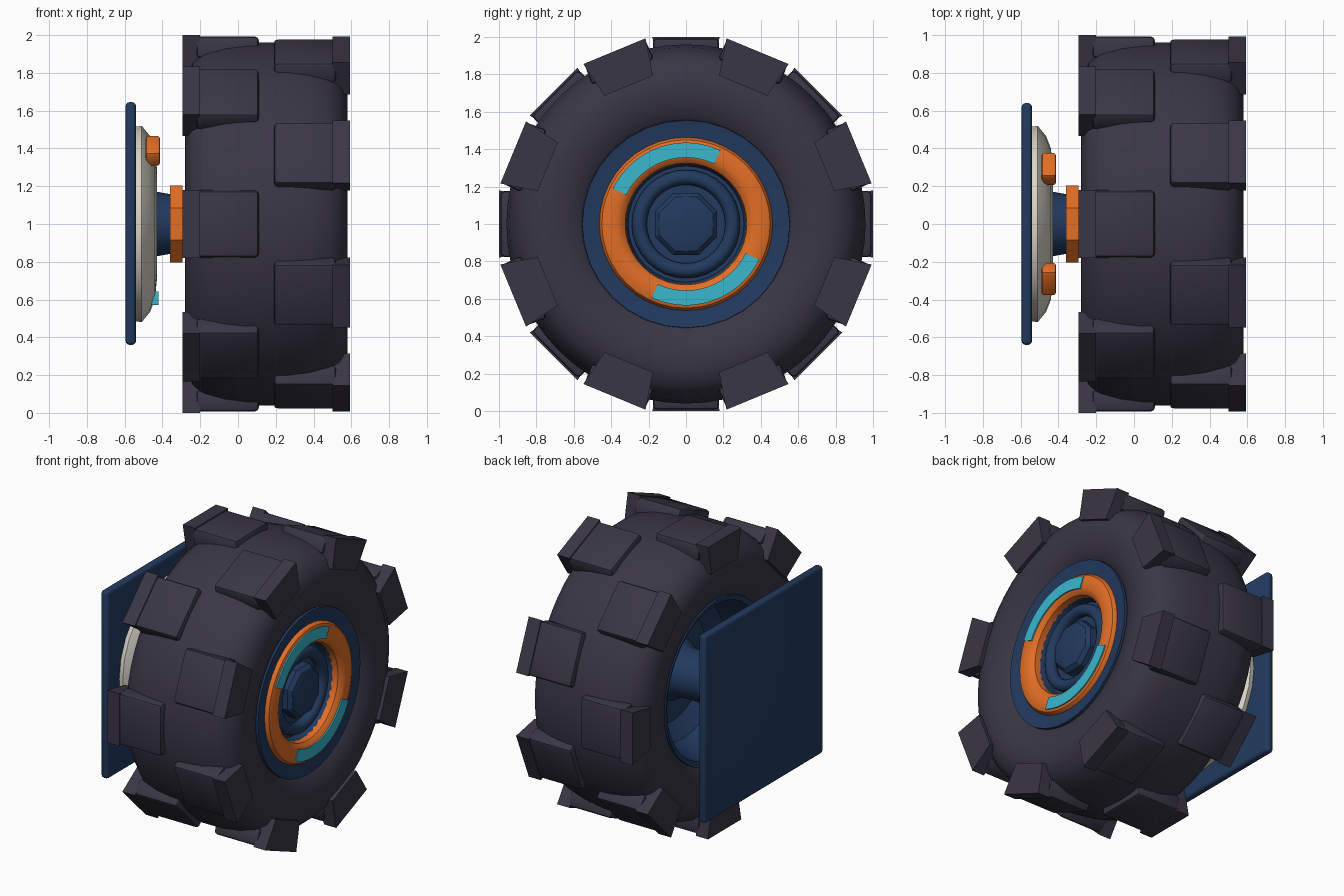
import bpy, bmesh, math
from mathutils import Matrix, Vector

if "Cube" in bpy.data.objects:
    bpy.data.objects.remove(bpy.data.objects["Cube"])

CZ = 1.0  # wheel axis height (axis runs along x)


def material(name, rgb):
    lin = [((c / 255 + 0.055) / 1.055) ** 2.4 if c > 10 else c / 255 / 12.92 for c in rgb]
    m = bpy.data.materials.new(name)
    m.diffuse_color = (*lin, 1)
    m.use_nodes = True
    m.node_tree.nodes["Principled BSDF"].inputs["Base Color"].default_value = m.diffuse_color
    return m


RUBBER = material("dark_rubber", (58, 54, 70))
NAVY = material("navy_metal", (34, 58, 95))
ORANGE = material("orange_paint", (226, 110, 38))
CYAN = material("cyan_light", (58, 184, 206))
WHITE = material("warm_white", (214, 211, 200))


def finish(name, bm, mat, angle=35):
    bmesh.ops.recalc_face_normals(bm, faces=bm.faces)
    me = bpy.data.meshes.new(name)
    bm.to_mesh(me)
    bm.free()
    me.materials.append(mat)
    ob = bpy.data.objects.new(name, me)
    bpy.context.collection.objects.link(ob)
    bpy.ops.object.select_all(action='DESELECT')
    ob.select_set(True)
    bpy.context.view_layer.objects.active = ob
    bpy.ops.object.shade_smooth_by_angle(angle=math.radians(angle))
    return ob


def lathe(name, profile, mat, segs=32, closed=False, phase=0.0, angle=35):
    """Revolve (x, radius) points around the wheel axis."""
    bm = bmesh.new()
    rings = []
    for x, r in profile:
        if r == 0:
            rings.append([bm.verts.new((x, 0, CZ))] * segs)
        else:
            a = [2 * math.pi * (i + phase) / segs for i in range(segs)]
            rings.append([bm.verts.new((x, r * math.cos(t), CZ + r * math.sin(t))) for t in a])
    pairs = list(zip(rings, rings[1:])) + ([(rings[-1], rings[0])] if closed else [])
    for p, q in pairs:
        for i in range(segs):
            j = (i + 1) % segs
            bm.faces.new(dict.fromkeys((p[i], p[j], q[j], q[i])))
    return finish(name, bm, mat, angle)


def add_block(bm, x0, x1, r0, r1, w0, w1, theta, bevel=0.0):
    """Tapered block at angle theta: half width w0 at radius r0, w1 at r1."""
    part = bmesh.new()
    bmesh.ops.create_cube(part, size=1)
    for v in part.verts:
        out = v.co.z > 0
        w = w1 if out else w0
        v.co = Vector((x1 if v.co.x > 0 else x0, w if v.co.y > 0 else -w, r1 if out else r0))
    if bevel:
        bmesh.ops.bevel(part, geom=part.edges[:], offset=bevel, segments=2,
                        profile=0.5, affect='EDGES')
    part.transform(Matrix.Translation((0, 0, CZ)) @ Matrix.Rotation(theta, 4, 'X'))
    tmp = bpy.data.meshes.new("tmp")
    part.to_mesh(tmp)
    part.free()
    bm.from_mesh(tmp)
    bpy.data.meshes.remove(tmp)


def box(name, lo, hi, mat, bevel):
    bm = bmesh.new()
    bmesh.ops.create_cube(bm, size=1)
    for v in bm.verts:
        v.co = Vector([hi[i] if v.co[i] > 0 else lo[i] for i in range(3)])
    bmesh.ops.bevel(bm, geom=bm.edges[:], offset=bevel, segments=3, profile=0.5, affect='EDGES')
    return finish(name, bm, mat)


# Tyre body, symmetric about x = 0.15
half = [(0.35, 0.53), (0.385, 0.57), (0.415, 0.64), (0.43, 0.73), (0.42, 0.80),
        (0.39, 0.865), (0.33, 0.915), (0.22, 0.945), (0.10, 0.96)]
tyre = [(0.15 + d, r) for d, r in half] + [(0.15 - d, r) for d, r in reversed(half)]
lathe("tyre", tyre, RUBBER, 56, closed=True, angle=60)

# Tread lugs: two staggered rows, each a rounded pad plus a shoulder block
for name, side, offset in (("outer_tread", 1, 0.5), ("inner_tread", -1, 0)):
    bm = bmesh.new()
    for i in range(8):
        t = (i + offset) * math.pi / 4
        pad = sorted((0.15 + side * 0.04, 0.15 + side * 0.37))
        shoulder = sorted((0.15 + side * 0.35, 0.15 + side * 0.443))
        add_block(bm, *pad, 0.88, 0.992, 0.18, 0.175, t, 0.02)
        add_block(bm, *shoulder, 0.80, 1.0, 0.14, 0.18, t)
    finish(name, bm, RUBBER)

# Rim: dished outer face, barrel and inner wall
lathe("rim", [(0.44, 0), (0.44, 0.31), (0.52, 0.33), (0.525, 0.46), (0.54, 0.555),
              (0.48, 0.56), (-0.20, 0.56), (-0.235, 0.555), (-0.22, 0.52),
              (0.02, 0.46), (0.10, 0.36), (0.12, 0)], NAVY, 32)

# Orange hub ring with rounded edges
lathe("hub_ring", [(0.46, 0.32), (0.53, 0.325), (0.55, 0.345), (0.56, 0.37), (0.56, 0.425),
                   (0.55, 0.45), (0.53, 0.463), (0.50, 0.465)], ORANGE, 40, closed=True)

# Cyan light arcs on the hub ring
bm = bmesh.new()
for start in (65, 245):
    n = 16
    rows = []
    for i in range(n + 1):
        t = math.radians(start + 89 * i / n)
        rows.append([bm.verts.new((x, r * math.cos(t), CZ + r * math.sin(t)))
                     for x, r in ((0.557, 0.355), (0.566, 0.355), (0.566, 0.435), (0.557, 0.435))])
    for p, q in zip(rows, rows[1:]):
        for k in range(4):
            bm.faces.new((p[k], p[(k + 1) % 4], q[(k + 1) % 4], q[k]))
    bm.faces.new(rows[0])
    bm.faces.new(rows[-1])
finish("light_arcs", bm, CYAN)

# Inner hub collar and faceted cap
collar = [(0.465 + 0.04 * math.sin(a), 0.25 + 0.04 * math.cos(a))
          for a in [2 * math.pi * k / 10 for k in range(10)]]
lathe("hub_collar", collar, NAVY, 32, closed=True, angle=60)
lathe("hub_cap", [(0.42, 0.18), (0.49, 0.178), (0.515, 0.155), (0.525, 0.12), (0.525, 0)],
      NAVY, 8, phase=0.5, angle=20)

# Axle, bearing and orange nut on the inner side
lathe("axle", [(-0.45, 0), (-0.45, 0.175), (-0.40, 0.165), (-0.34, 0.155), (0.0, 0.16),
               (0.06, 0.20), (0.13, 0.22), (0.13, 0)], NAVY, 24)
lathe("axle_nut", [(-0.36, 0.10), (-0.36, 0.222), (-0.295, 0.222), (-0.295, 0.10)],
      ORANGE, 8, closed=True, phase=0.5, angle=20)

# Mounting plate and white dished cover
box("mount_plate", (-0.595, -0.64, 0.36), (-0.54, 0.64, 1.645), NAVY, 0.02)
lathe("mount_cover", [(-0.54, 0), (-0.54, 0.515), (-0.51, 0.52), (-0.465, 0.465),
                      (-0.44, 0.40), (-0.43, 0.30), (-0.428, 0)], WHITE, 24)

# Orange studs and cyan marker on the cover
bm = bmesh.new()
for t in (math.radians(37), math.radians(-37)):
    add_block(bm, -0.49, -0.412, 0.44, 0.53, 0.08, 0.08, t, 0.015)
finish("cover_studs", bm, ORANGE)
box("cover_marker", (-0.46, -0.14, 0.57), (-0.42, 0.14, 0.643), CYAN, 0.004)
